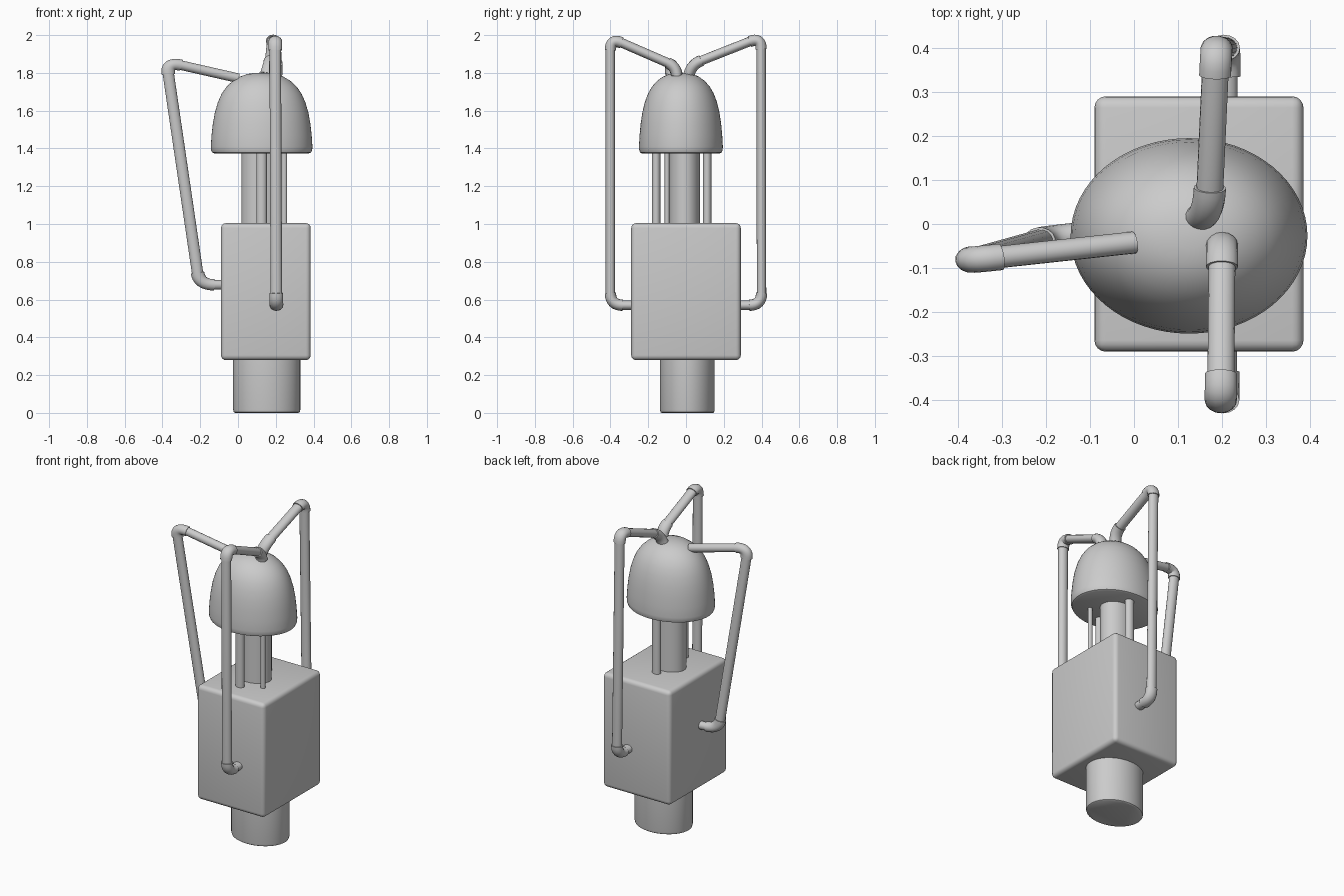
import bpy, bmesh
from mathutils import Vector

if "Cube" in bpy.data.objects:
    bpy.data.objects.remove(bpy.data.objects["Cube"])

SX = 1.22  # round parts are stretched along x


def finish(name, bm, angle=0.6):
    me = bpy.data.meshes.new(name)
    bm.to_mesh(me)
    bm.free()
    ob = bpy.data.objects.new(name, me)
    bpy.context.collection.objects.link(ob)
    bpy.ops.object.select_all(action='DESELECT')
    ob.select_set(True)
    bpy.context.view_layer.objects.active = ob
    bpy.ops.object.shade_smooth_by_angle(angle=angle)
    return ob


def lathe(name, cx, cy, rx, ry, profile, n=48):
    # profile is a list of (radius fraction, z), bottom to top
    bm = bmesh.new()
    rings = []
    for f, z in profile:
        c = bmesh.ops.create_circle(bm, segments=n, radius=1)['verts']
        for v in c:
            v.co = (cx + v.co.x * rx * f, cy + v.co.y * ry * f, z)
        rings.append(c)
    for a, b in zip(rings, rings[1:]):
        for i in range(n):
            j = (i + 1) % n
            bm.faces.new((a[i], a[j], b[j], b[i]))
    bm.faces.new(rings[0])
    bm.faces.new(rings[-1])
    bmesh.ops.recalc_face_normals(bm, faces=bm.faces)
    return finish(name, bm)


def pipe(name, pts, r=0.025, d=0.065, swell=0.030):
    # tube with rounded corners and slightly thicker elbow fittings
    pts = [Vector((x / SX, y, z)) for x, y, z in pts]
    path, elbows = [pts[0]], []
    for a, p, b in zip(pts, pts[1:], pts[2:]):
        k = min(d, (a - p).length * 0.7, (b - p).length * 0.7)
        s, e = p + (a - p).normalized() * k, p + (b - p).normalized() * k
        arc = [s.lerp(p, t / 8).lerp(p.lerp(e, t / 8), t / 8) for t in range(9)]
        path += arc
        elbows.append(arc)
    path.append(pts[-1])
    cu = bpy.data.curves.new(name, 'CURVE')
    cu.dimensions = '3D'
    cu.bevel_depth = r
    cu.bevel_resolution = 6
    cu.use_fill_caps = True
    for line, rad in [(path, 1.0)] + [(e, swell / r) for e in elbows]:
        sp = cu.splines.new('POLY')
        sp.points.add(len(line) - 1)
        for q, co in zip(sp.points, line):
            q.co = (*co, 1)
            q.radius = rad
        sp.use_smooth = True
    ob = bpy.data.objects.new(name, cu)
    bpy.context.collection.objects.link(ob)
    ob.scale.x = SX
    bpy.ops.object.select_all(action='DESELECT')
    ob.select_set(True)
    bpy.context.view_layer.objects.active = ob
    bpy.ops.object.convert(target='MESH')
    bpy.ops.object.shade_smooth_by_angle(angle=0.7)


# base plug
lathe("base", 0.152, 0.007, 0.178, 0.145,
      [(0.94, 0), (0.98, 0.004), (1, 0.018), (1, 0.30)])

# body block with rounded edges
bm = bmesh.new()
bmesh.ops.create_cube(bm, size=1)
for v in bm.verts:
    v.co = (0.1475 + v.co.x * 0.475, v.co.y * 0.58, 0.642 + v.co.z * 0.725)
bmesh.ops.bevel(bm, geom=bm.edges[:], offset=0.026, segments=4,
                profile=0.5, affect='EDGES')
finish("body", bm)

# neck and the rods round it
lathe("neck", 0.123, -0.008, 0.105, 0.082, [(1, 0.99), (1, 1.40)])
for name, x, y, r in [("front_rod", 0.125, -0.158, 0.0225),
                      ("back_rod", 0.128, 0.112, 0.0225),
                      ("side_rod", 0.245, -0.100, 0.0125)]:
    lathe(name, x, y, r * SX, r, [(1, 0.99), (1, 1.40)], 20)

# domed cap
lathe("dome", 0.125, -0.027, 0.269, 0.222,
      [(0.93, 1.374), (0.975, 1.379), (0.995, 1.392), (1, 1.41), (0.985, 1.47),
       (0.96, 1.53), (0.92, 1.59), (0.86, 1.645), (0.785, 1.69), (0.69, 1.727),
       (0.57, 1.757), (0.43, 1.780), (0.28, 1.794), (0.13, 1.800), (0.02, 1.801)], 64)

# bent pipes from body to dome
pipe("front_pipe", [(0.203, -0.27, 0.57), (0.203, -0.40, 0.57), (0.197, -0.40, 1.985),
                    (0.20, -0.055, 1.835), (0.20, -0.045, 1.77)])
pipe("back_pipe", [(0.205, 0.27, 0.57), (0.205, 0.40, 0.57), (0.187, 0.398, 1.99),
                   (0.17, 0.03, 1.845), (0.145, 0.01, 1.77)])
pipe("left_pipe", [(-0.07, -0.02, 0.678), (-0.205, -0.035, 0.678), (-0.378, -0.083, 1.858),
                   (0.0, -0.042, 1.772)])
